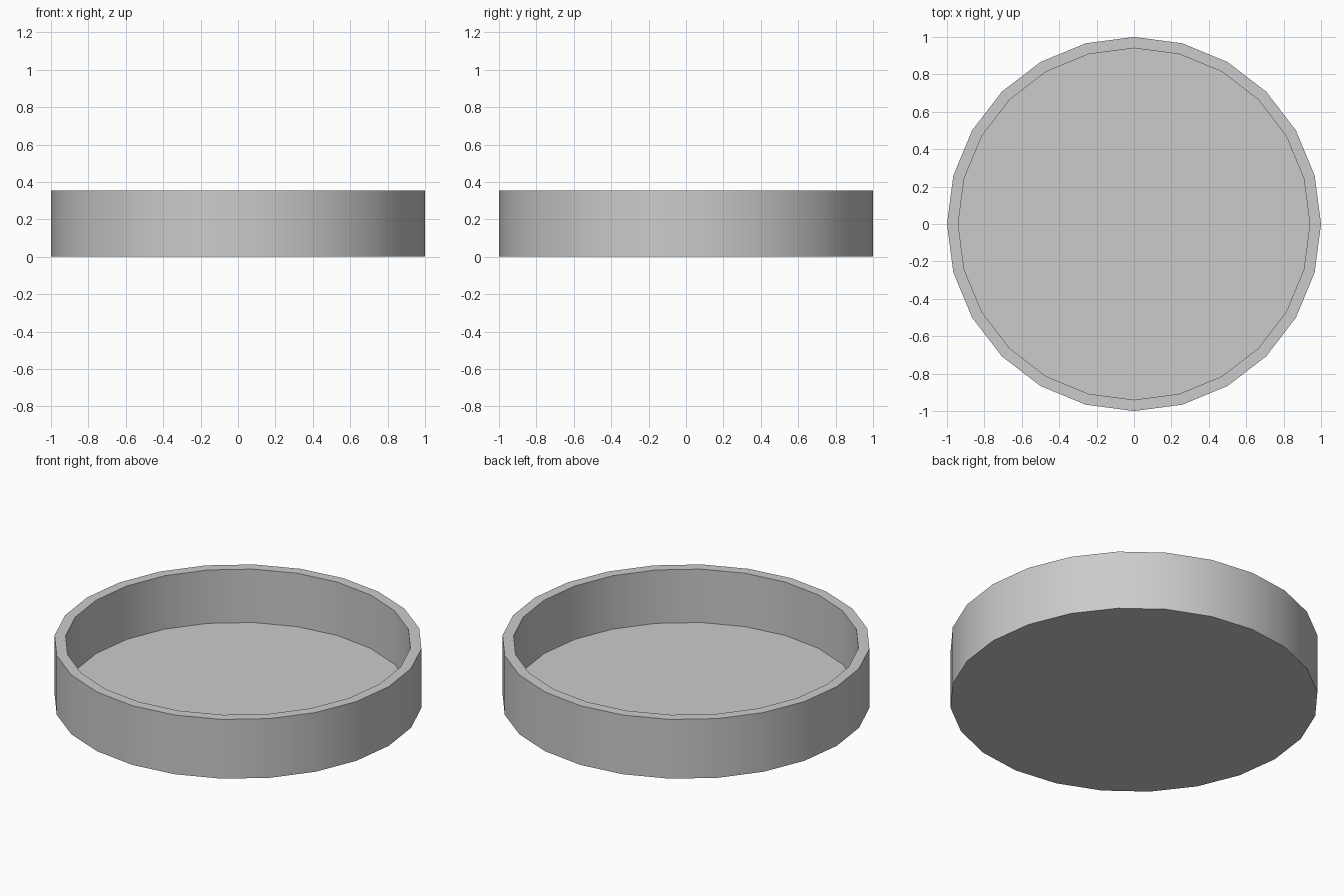
import bpy, bmesh, math

if "Cube" in bpy.data.objects:
    bpy.data.objects.remove(bpy.data.objects["Cube"])

SIDES = 24
OUTER, INNER = 1.0, 0.94
HEIGHT, FLOOR = 0.355, 0.035


def ring(bm, radius, z):
    step = 2 * math.pi / SIDES
    return [bm.verts.new((radius * math.cos(i * step), radius * math.sin(i * step), z))
            for i in range(SIDES)]


def bridge(bm, a, b):
    for i in range(SIDES):
        j = (i + 1) % SIDES
        bm.faces.new((a[i], a[j], b[j], b[i]))


# Round shallow dish: underside, outer wall, rim, inner wall, floor
bm = bmesh.new()
rings = [ring(bm, r, z) for r, z in
         ((OUTER, 0), (OUTER, HEIGHT), (INNER, HEIGHT), (INNER, FLOOR))]
for lower, upper in zip(rings, rings[1:]):
    bridge(bm, lower, upper)
bm.faces.new(rings[0][::-1])
bm.faces.new(rings[-1])
bmesh.ops.recalc_face_normals(bm, faces=bm.faces[:])

mesh = bpy.data.meshes.new("round_dish")
bm.to_mesh(mesh)
bm.free()
dish = bpy.data.objects.new("round_dish", mesh)
bpy.context.collection.objects.link(dish)

# Smooth walls with sharp rim and floor edges
bpy.context.view_layer.objects.active = dish
dish.select_set(True)
bpy.ops.object.shade_smooth_by_angle(angle=math.radians(30))
